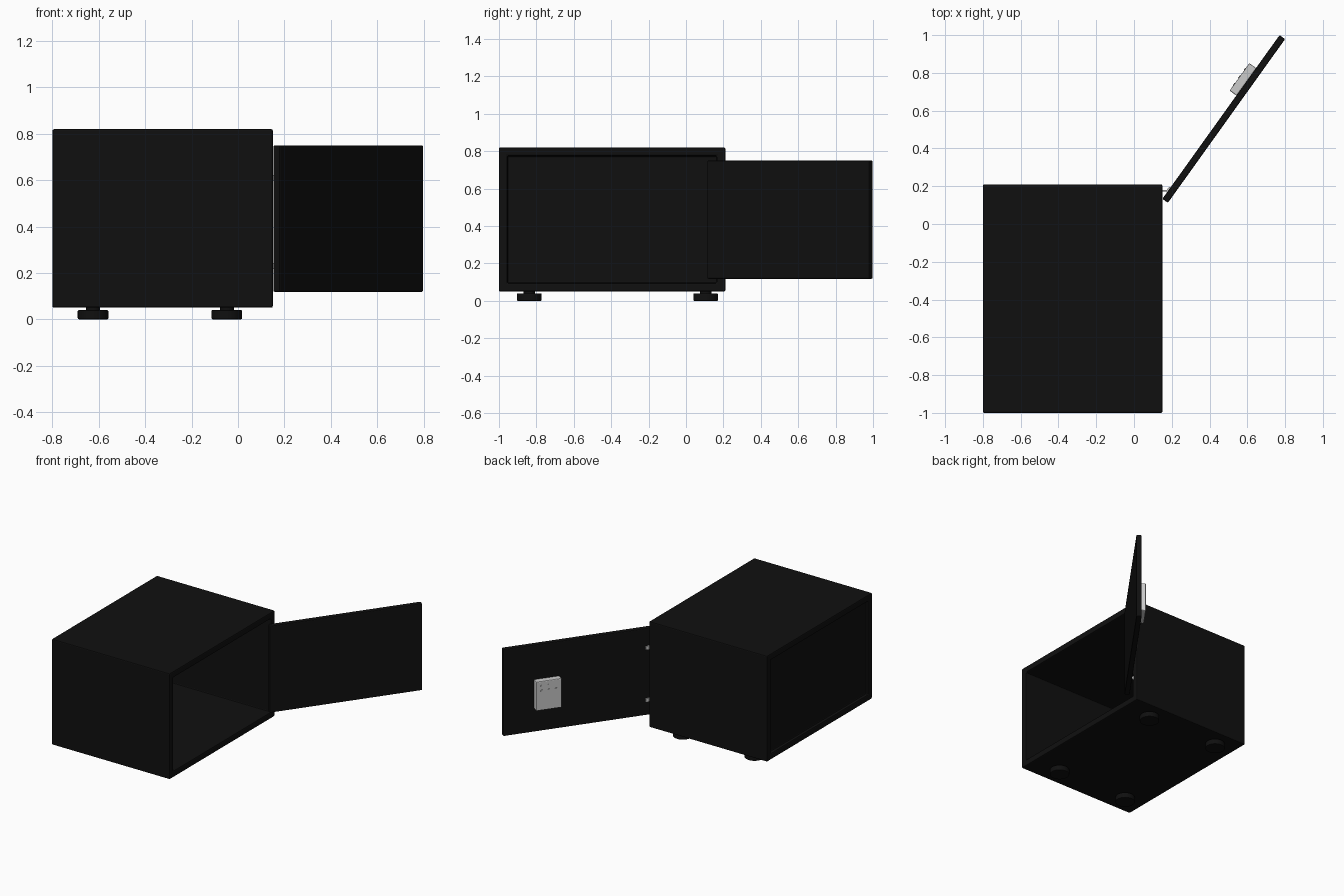
import bpy, bmesh, math
from mathutils import Matrix, Vector

if "Cube" in bpy.data.objects:
    bpy.data.objects.remove(bpy.data.objects["Cube"])

black = bpy.data.materials.new("black_paint")
black.diffuse_color = (0.005, 0.005, 0.005, 1)
black.use_nodes = True
black.node_tree.nodes["Principled BSDF"].inputs["Base Color"].default_value = black.diffuse_color


def finish(bm, name, mat=None, bevel=0.0, matrix=None):
    me = bpy.data.meshes.new(name)
    bmesh.ops.recalc_face_normals(bm, faces=bm.faces)
    bm.to_mesh(me)
    bm.free()
    ob = bpy.data.objects.new(name, me)
    bpy.context.collection.objects.link(ob)
    if mat:
        me.materials.append(mat)
    if matrix:
        ob.matrix_world = matrix
    if bevel:
        m = ob.modifiers.new("bevel", 'BEVEL')
        m.width, m.segments, m.limit_method = bevel, 2, 'ANGLE'
    return ob


def box_mesh(lo, hi):
    lo, hi = Vector(lo), Vector(hi)
    bm = bmesh.new()
    bmesh.ops.create_cube(bm, size=1, matrix=Matrix.Translation((lo + hi) / 2)
                          @ Matrix.Diagonal((*(hi - lo), 1)))
    return bm


def box(name, lo, hi, mat=None, bevel=0.0, matrix=None):
    return finish(box_mesh(lo, hi), name, mat, bevel, matrix)


def cylinder(name, r, depth, loc, mat=None, bevel=0.0, matrix=None, segs=32):
    bm = bmesh.new()
    bmesh.ops.create_cone(bm, cap_ends=True, segments=segs, radius1=r, radius2=r,
                          depth=depth, matrix=Matrix.Translation(loc))
    for f in bm.faces:
        f.smooth = len(f.verts) == 4
    for e in bm.edges:
        e.smooth = all(len(f.verts) == 4 for f in e.link_faces)
    return finish(bm, name, mat, bevel, matrix)


# Safe body: deep compartment on +x, shallow recessed panel on -x
bm = box_mesh((-0.8, -1.0, 0.05), (0.15, 0.21, 0.82))
for side, depth in ((1, 0.88), (-1, 0.02)):
    face = next(f for f in bm.faces if f.normal.x * side > 0.9)
    bmesh.ops.inset_region(bm, faces=[face], thickness=0.064)
    new = bmesh.ops.extrude_discrete_faces(bm, faces=[face])["faces"]
    bmesh.ops.translate(bm, verts=new[0].verts, vec=(-side * depth, 0, 0))
finish(bm, "safe_body", black, 0.007)

# Round feet with short stems
for x in (-0.625, -0.048):
    for y in (-0.838, 0.105):
        cylinder("foot", 0.066, 0.04, (x, y, 0.02), black, 0.005)
        cylinder("foot_stem", 0.03, 0.02, (x, y, 0.045), black)

# Open door: local x along the door, local y out of its outer face
D = Matrix.Translation((0.475, 0.556, 0)) @ Matrix.Rotation(math.radians(54.4), 4, 'Z')
box("door", (-0.533, -0.018, 0.118), (0.533, 0.018, 0.75), black, 0.006, D)

# Keypad on the outer face, with small buttons
box("keypad", (0.14, 0.016, 0.287), (0.319, 0.062, 0.5), None, 0.006, D)
for i in range(3):
    for j in range(2):
        B = D @ Matrix.Translation((0.18 + 0.05 * i, 0.062, 0.465 - 0.035 * j)) \
            @ Matrix.Rotation(math.pi / 2, 4, 'X')
        cylinder("keypad_button", 0.008, 0.006, (0, 0, 0), None, 0, B, 16)

# Hinges: arm from the body to a knuckle on the door
for z in (0.23, 0.61):
    box("hinge_arm", (0.14, 0.172, z - 0.012), (0.185, 0.18, z + 0.012))
    box("hinge_leaf", (-0.49, 0.016, z - 0.012), (-0.46, 0.026, z + 0.012), None, 0, D)
    cylinder("hinge_pin", 0.009, 0.03, (0.187, 0.173, z), None, 0, None, 16)
